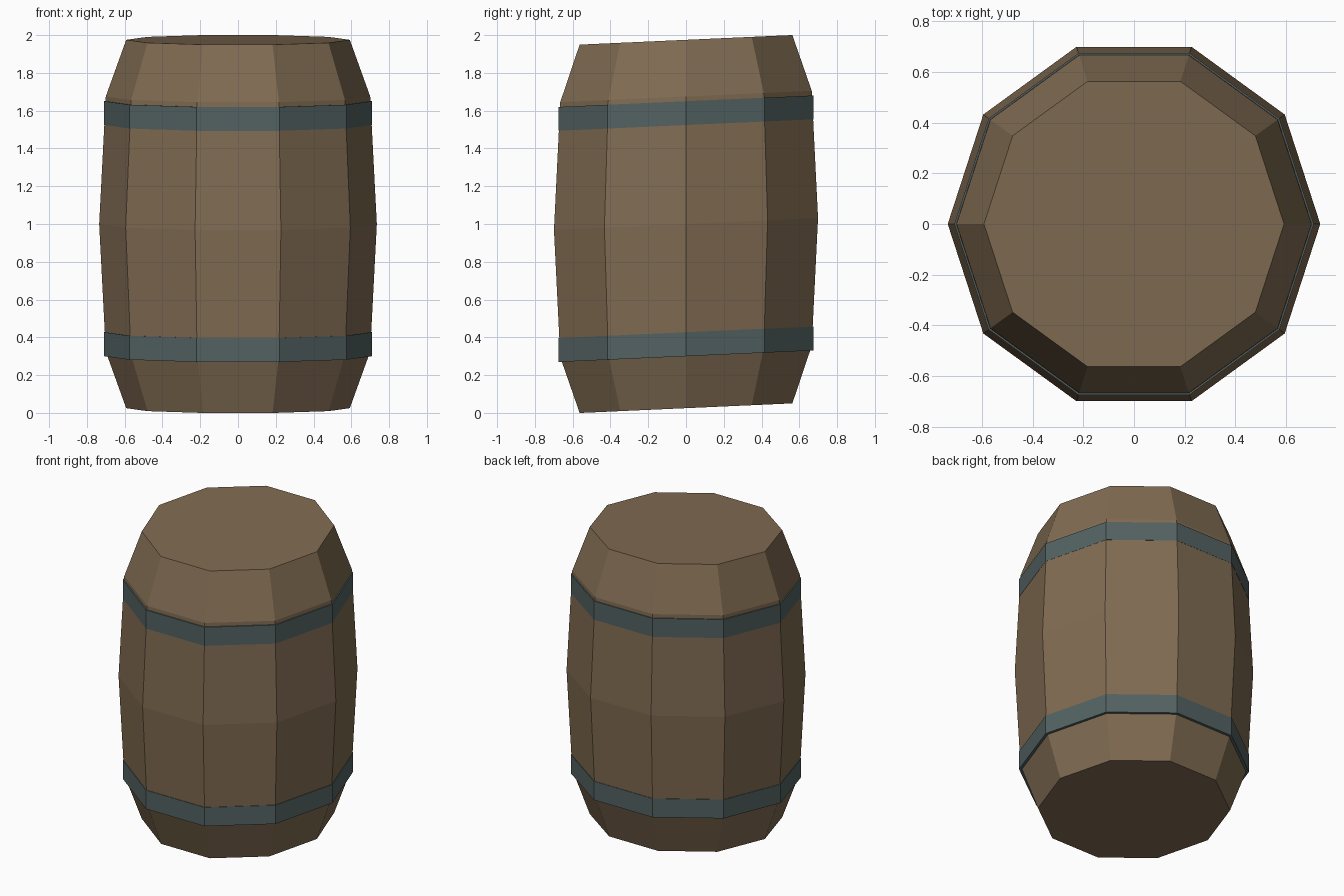
import bpy, math

if "Cube" in bpy.data.objects:
    bpy.data.objects.remove(bpy.data.objects["Cube"])

SIDES = 10
SHEAR = 0.045  # the whole barrel leans: height rises towards the back


def material(name, rgb):
    m = bpy.data.materials.new(name)
    m.diffuse_color = (*rgb, 1)
    m.use_nodes = True
    m.node_tree.nodes["Principled BSDF"].inputs["Base Color"].default_value = m.diffuse_color
    return m


def lathe(name, profile, mat, closed):
    """Turn an (r, z) profile into a ten-sided solid, sheared along y.
    closed=True joins the profile into a ring, otherwise the ends are capped."""
    verts, faces = [], []
    for r, z in profile:
        for i in range(SIDES):
            a = math.tau * i / SIDES
            x, y = r * math.cos(a), r * math.sin(a)
            verts.append((x, y, z + SHEAR * y))
    n = len(profile)
    for k in range(n if closed else n - 1):
        lo, hi = k * SIDES, (k + 1) % n * SIDES
        for i in range(SIDES):
            j = (i + 1) % SIDES
            faces.append((lo + i, lo + j, hi + j, hi + i))
    if not closed:
        faces.append(tuple(reversed(range(SIDES))))
        faces.append(tuple(range((n - 1) * SIDES, n * SIDES)))
    mesh = bpy.data.meshes.new(name)
    mesh.from_pydata(verts, [], faces)
    mesh.materials.append(mat)
    obj = bpy.data.objects.new(name, mesh)
    bpy.context.collection.objects.link(obj)
    return obj


wood = material("brown_wood", (0.216, 0.147, 0.084))
iron = material("blue_grey_iron", (0.088, 0.122, 0.122))

# Barrel body: narrow ends, bulging middle
lathe("barrel_body", [(0.592, 0.025), (0.70, 0.325), (0.735, 1.0),
                      (0.70, 1.675), (0.592, 1.975)], wood, False)

# Two straight metal hoops
for name, z0, z1 in (("lower_hoop", 0.30, 0.427), ("upper_hoop", 1.524, 1.65)):
    lathe(name, [(0.67, z0), (0.709, z0), (0.709, z1), (0.67, z1)], iron, True)
